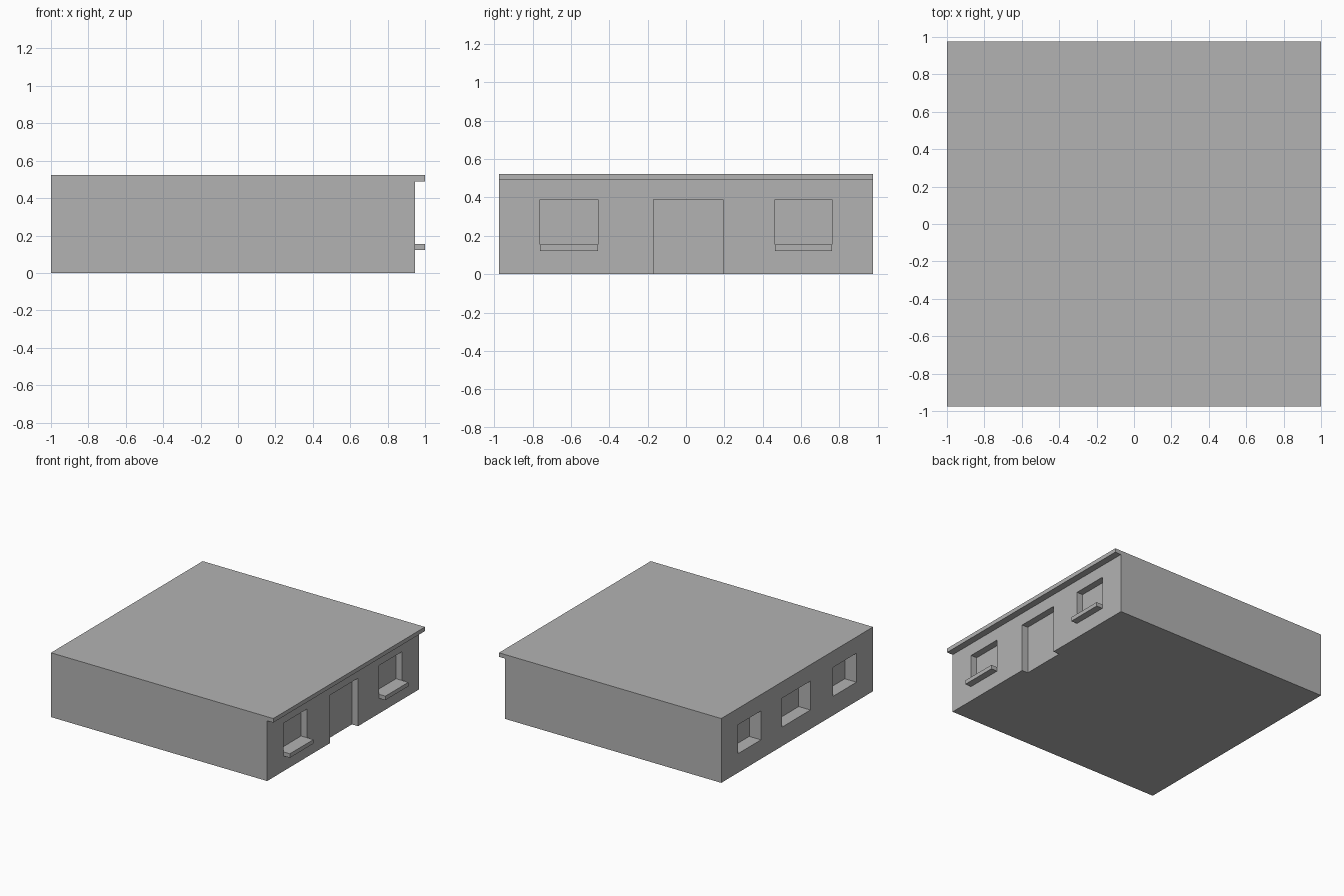
import bpy
import bmesh
from mathutils import Matrix, Vector

default_cube = bpy.data.objects.get("Cube")
if default_cube:
    bpy.data.objects.remove(default_cube, do_unlink=True)

# Single flat colour
grey = bpy.data.materials.new("plain grey")
grey.use_nodes = True
grey.diffuse_color = (0.45, 0.45, 0.45, 1)
grey.node_tree.nodes["Principled BSDF"].inputs["Base Color"].default_value = grey.diffuse_color

HALF_Y, TOP, EAVE = 0.975, 0.523, 0.49
BACK, WALL, EDGE = -1.0, 0.945, 1.0
SILL_Z, HEAD_Z = 0.155, 0.39
FRONT_DEPTH, BACK_DEPTH = 0.055, 0.105
SIDE_WINDOWS = [(-0.762, -0.46), (0.465, 0.76)]
DOOR = (-0.17, 0.193)


def add_object(name, bm):
    bmesh.ops.recalc_face_normals(bm, faces=bm.faces)
    mesh = bpy.data.meshes.new(name)
    bm.to_mesh(mesh)
    bm.free()
    mesh.materials.append(grey)
    obj = bpy.data.objects.new(name, mesh)
    bpy.context.collection.objects.link(obj)
    return obj


def add_box(bm, x, y, z):
    low, high = Vector((x[0], y[0], z[0])), Vector((x[1], y[1], z[1]))
    place = Matrix.Translation((low + high) / 2) @ Matrix.Diagonal((high - low).to_4d())
    bmesh.ops.create_cube(bm, size=1, matrix=place)


# Building body: side profile with the roof overhang, extruded along y
bm = bmesh.new()
profile = [(BACK, 0), (WALL, 0), (WALL, EAVE), (EDGE, EAVE), (EDGE, TOP), (BACK, TOP)]
face = bm.faces.new([bm.verts.new((x, -HALF_Y, z)) for x, z in profile])
extruded = bmesh.ops.extrude_face_region(bm, geom=[face])["geom"]
moved = [v for v in extruded if isinstance(v, bmesh.types.BMVert)]
bmesh.ops.translate(bm, verts=moved, vec=(0, 2 * HALF_Y, 0))
body = add_object("building_body", bm)

# Openings: door and two windows on one wall, three windows on the opposite wall
bm = bmesh.new()
entrance_x = (WALL - FRONT_DEPTH, WALL + 0.03)
rear_x = (BACK - 0.1, BACK + BACK_DEPTH)
add_box(bm, entrance_x, DOOR, (-0.1, HEAD_Z))
for span in SIDE_WINDOWS:
    add_box(bm, entrance_x, span, (SILL_Z, HEAD_Z))
for span in SIDE_WINDOWS + [DOOR]:
    add_box(bm, rear_x, span, (SILL_Z, HEAD_Z))
cutter = add_object("opening_cutter", bm)
cutter.hide_render = True

cut = body.modifiers.new("openings", "BOOLEAN")
cut.operation = "DIFFERENCE"
cut.solver = "EXACT"
cut.object = cutter
bpy.context.view_layer.objects.active = body
bpy.ops.object.modifier_apply(modifier=cut.name)
bpy.data.objects.remove(cutter, do_unlink=True)

# Window sills
for side, span in zip(("right", "left"), SIDE_WINDOWS):
    bm = bmesh.new()
    add_box(bm, (WALL, EDGE), span, (0.122, SILL_Z))
    add_object(side + "_window_sill", bm)
